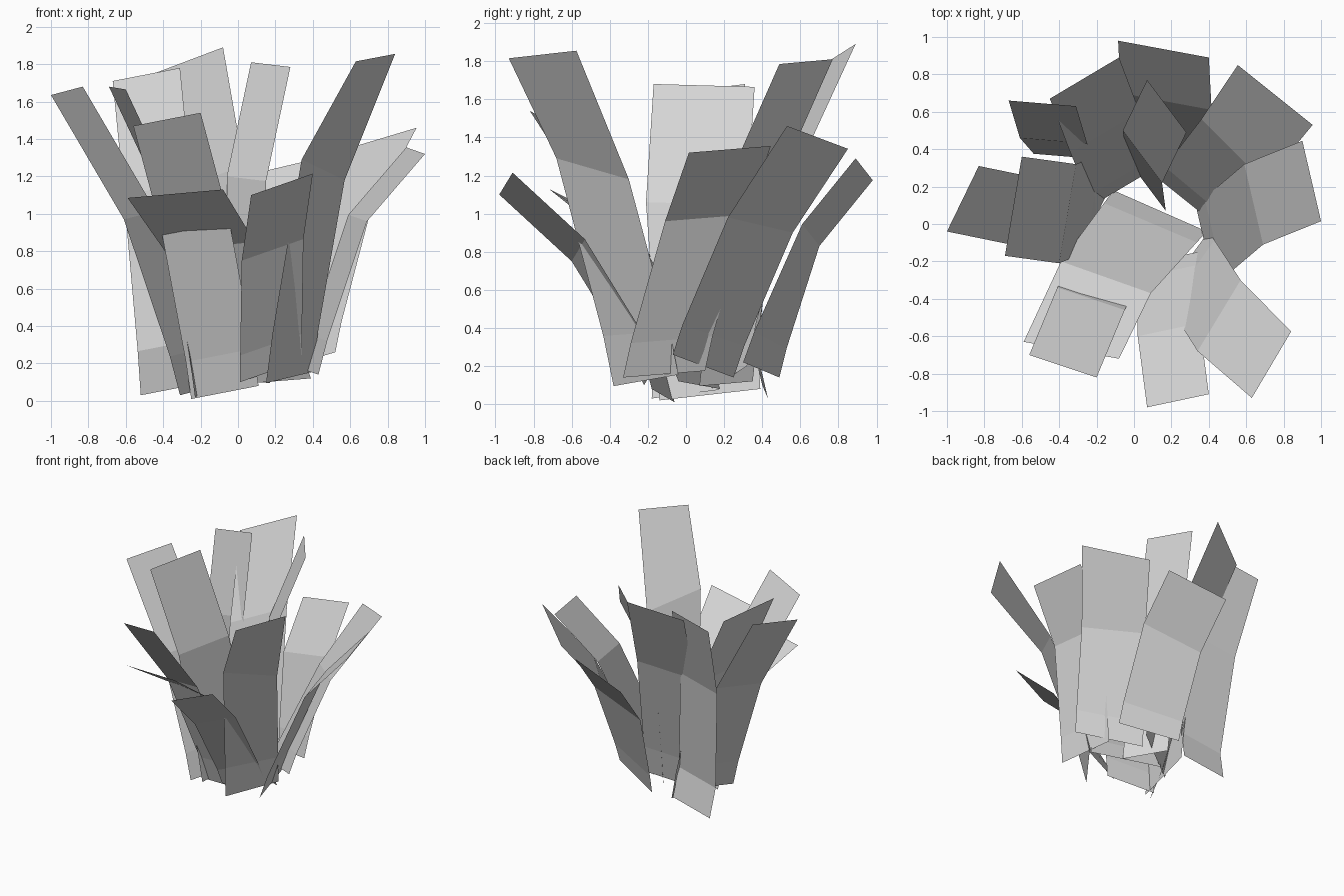
import bpy
import bmesh
from mathutils import Vector

cube = bpy.data.objects.get("Cube")
if cube:
    bpy.data.objects.remove(cube, do_unlink=True)

# One plain grey for every blade
grey = bpy.data.materials.new("leaf_grey")
grey.use_nodes = True
colour = (0.66, 0.66, 0.66, 1.0)
grey.diffuse_color = colour
grey.node_tree.nodes["Principled BSDF"].inputs["Base Color"].default_value = colour


def blade(name, tip, across, bend, base, bend_across=None, base_across=None, low_shift=(0, 0, 0)):
    """Flat strip with two creases; each row runs from one corner along its 'across' vector.
    The bend and base rows may be twisted, and the low crease pushed in or out."""
    tip, bend, base = Vector(tip), Vector(bend), Vector(base)
    bend_across = Vector(bend_across or across)
    base_across = Vector(base_across or across)
    rise = bend - base
    low = base + Vector((rise.x * .18, rise.y * .18, rise.z * .22)) + Vector(low_shift)
    low_across = base_across.lerp(bend_across, .2)
    bm = bmesh.new()
    rows = []
    for corner, side in ((base, base_across), (low, low_across),
                         (bend, bend_across), (tip, Vector(across))):
        rows.append((bm.verts.new(corner), bm.verts.new(corner + side)))
    for lower, upper in zip(rows, rows[1:]):
        bm.faces.new((lower[0], lower[1], upper[1], upper[0]))
    # Turn the strip so that its upper side is the front
    bm.normal_update()
    if sum(face.normal.z for face in bm.faces) < 0:
        bmesh.ops.reverse_faces(bm, faces=bm.faces[:])
    mesh = bpy.data.meshes.new(name)
    bm.to_mesh(mesh)
    bm.free()
    mesh.materials.append(grey)
    obj = bpy.data.objects.new(name, mesh)
    bpy.context.collection.objects.link(obj)


# Blades on the right side
blade("right_outer_blade", tip=(-1, -.04, 1.635), across=(.17, .35, .045),
      bend=(-.61, -.12, .97), base=(-.31, -.18, .03))
blade("right_inner_blade", tip=(-.69, -.17, 1.68), across=(.09, .53, -.015),
      bend=(-.4, -.21, 1.06), base=(-.23, -.14, .02), base_across=(.09, .53, .06))

# Blades at the back
blade("back_right_blade", tip=(-.67, .66, 1.71), across=(.36, -.03, .07),
      bend=(-.61, .46, 1.1), base=(-.52, .43, .03), low_shift=(0, -.06, 0))
blade("back_tall_blade", tip=(-.45, .67, 1.75), across=(.37, .22, .14),
      bend=(-.34, .38, 1.12), base=(-.22, .1, .06))
blade("back_inner_blade", tip=(.07, .77, 1.81), across=(.21, -.28, -.025),
      bend=(-.06, .5, 1.2), base=(-.04, .35, .12))
blade("back_low_blade", tip=(-.085, .98, 1.175), across=(.485, -.09, .115),
      bend=(-.07, .7, .83), base=(-.03, .49, .14), base_across=(.43, -.19, .08))

# Blades on the left side
blade("left_back_blade", tip=(.955, .53, 1.46), across=(-.4, .32, -.12),
      bend=(.7, .22, .98), bend_across=(-.34, .34, -.08), base=(.52, -.07, .26))
blade("left_outer_blade", tip=(1, .015, 1.32), across=(-.1, .43, .035),
      bend=(.69, -.11, .96), base=(.43, -.33, .14))

# Blades at the front
blade("front_left_tall_blade", tip=(.63, -.93, 1.815), across=(.21, .355, .04),
      bend=(.34, -.68, 1.29), bend_across=(.23, .38, -.11), base=(.15, -.38, .095),
      base_across=(.25, .34, .06))
blade("front_low_blade", tip=(.07, -.98, 1.1), across=(.33, .07, .115),
      bend=(.02, -.6, .75), base=(.01, -.22, .1))
blade("front_right_wide_blade", tip=(-.59, -.63, 1.085), across=(.51, -.09, .045),
      bend=(-.39, -.2, .8), bend_across=(.48, -.17, .05), base=(-.11, .18, .08),
      base_across=(.5, -.22, .04))
blade("front_right_tall_blade", tip=(-.56, -.7, 1.47), across=(.36, -.12, .07),
      bend=(-.41, -.34, .91), base=(-.25, -.06, .01))
